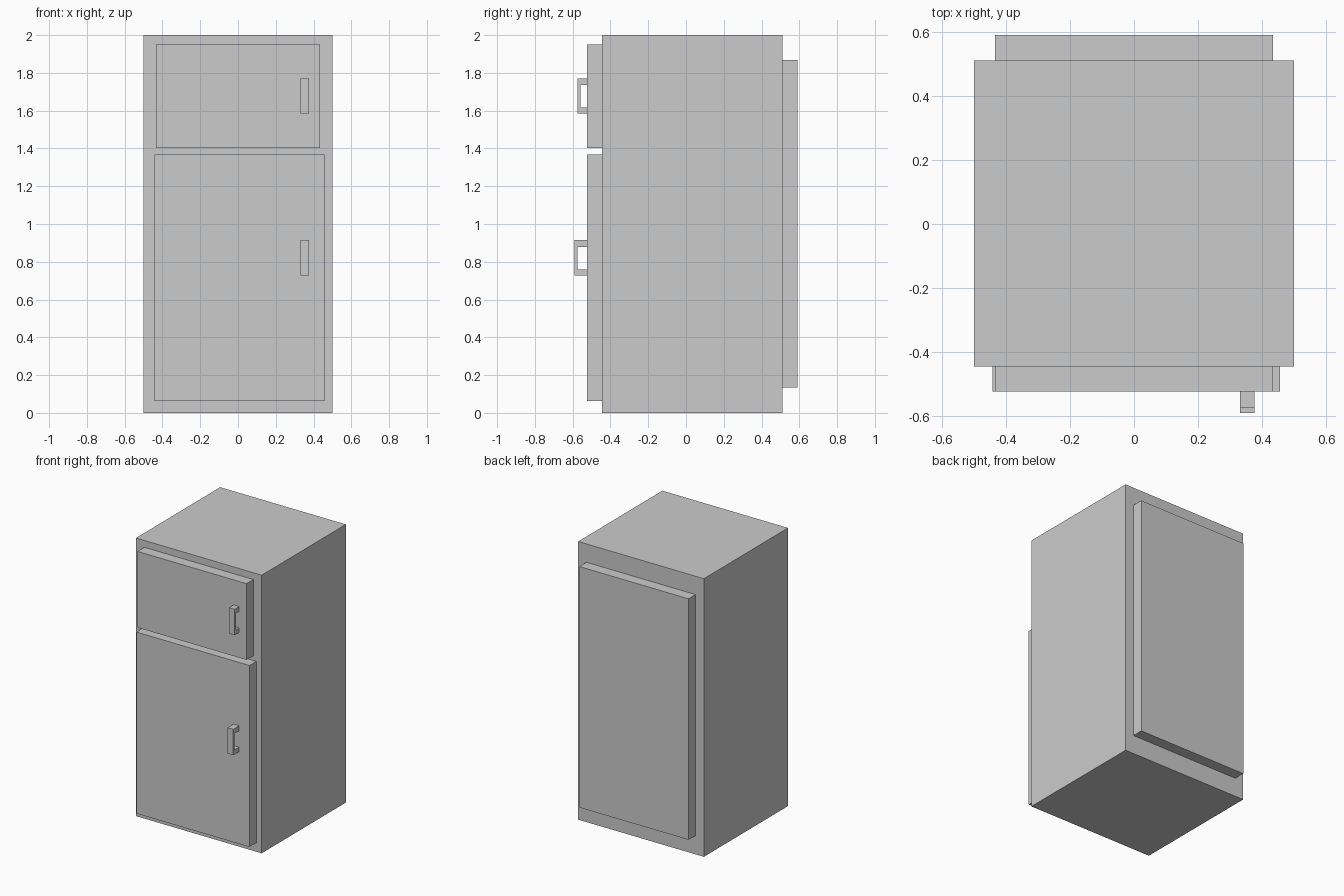
import bpy, bmesh

if "Cube" in bpy.data.objects:
    bpy.data.objects.remove(bpy.data.objects["Cube"])


def box(name, x0, x1, y0, y1, z0, z1):
    """Axis-aligned box given by its limits."""
    bm = bmesh.new()
    bmesh.ops.create_cube(bm, size=1)
    lo, hi = (x0, y0, z0), (x1, y1, z1)
    for v in bm.verts:
        v.co = [hi[i] if v.co[i] > 0 else lo[i] for i in range(3)]
    return finish(name, bm)


def handle(name, x0, x1, front, grip, door, z0, z1, h0, h1):
    """C-shaped side profile (y, z) extruded across x."""
    profile = [(door, z0), (front, z0), (front, z1), (door, z1),
               (door, h1), (grip, h1), (grip, h0), (door, h0)]
    bm = bmesh.new()
    face = bm.faces.new([bm.verts.new((x0, y, z)) for y, z in profile])
    ext = bmesh.ops.extrude_face_region(bm, geom=[face], use_keep_orig=True)
    verts = [g for g in ext["geom"] if isinstance(g, bmesh.types.BMVert)]
    bmesh.ops.translate(bm, verts=verts, vec=(x1 - x0, 0, 0))
    return finish(name, bm)


def finish(name, bm):
    bmesh.ops.recalc_face_normals(bm, faces=bm.faces)
    mesh = bpy.data.meshes.new(name)
    bm.to_mesh(mesh)
    bm.free()
    obj = bpy.data.objects.new(name, mesh)
    bpy.context.collection.objects.link(obj)
    return obj


FRONT, BACK, DOOR = -0.445, 0.511, -0.523

# Cabinet and rear panel
box("cabinet", -0.5, 0.5, FRONT, BACK, 0, 2)
box("back_panel", -0.434, 0.434, BACK, 0.591, 0.135, 1.868)

# Freezer and fridge doors
box("freezer_door", -0.434, 0.434, DOOR, FRONT, 1.403, 1.951)
box("fridge_door", -0.442, 0.457, DOOR, FRONT, 0.064, 1.369)

# Door handles
handle("freezer_handle", 0.331, 0.376, -0.575, -0.558, DOOR, 1.585, 1.771, 1.617, 1.737)
handle("fridge_handle", 0.331, 0.376, -0.591, -0.574, DOOR, 0.728, 0.914, 0.76, 0.878)
